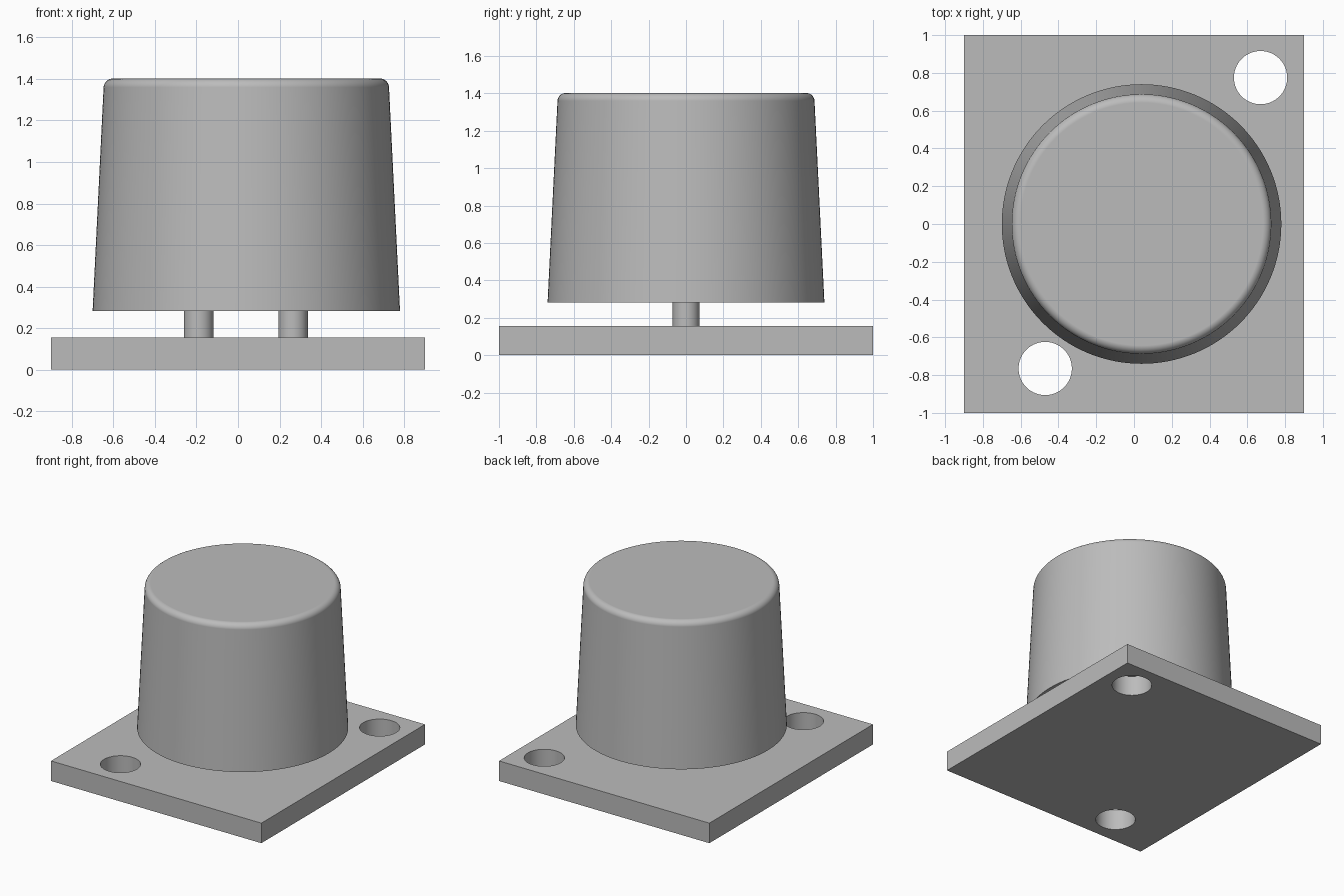
import bpy
import math

default = bpy.data.objects.get("Cube")
if default:
    bpy.data.objects.remove(default, do_unlink=True)

grey = bpy.data.materials.new("plain grey")
grey.use_nodes = True
COLOUR = (0.5, 0.5, 0.5, 1)
grey.diffuse_color = COLOUR
grey.node_tree.nodes["Principled BSDF"].inputs["Base Color"].default_value = COLOUR


def finish(obj, name):
    obj.name = name
    obj.data.materials.clear()
    obj.data.materials.append(grey)
    bpy.ops.object.select_all(action="DESELECT")
    obj.select_set(True)
    bpy.context.view_layer.objects.active = obj
    bpy.ops.object.shade_smooth_by_angle(angle=math.radians(30))


def cylinder(name, x, y, radius, z0, z1, sides=64):
    bpy.ops.mesh.primitive_cylinder_add(
        vertices=sides, radius=radius, depth=z1 - z0, location=(x, y, (z0 + z1) / 2))
    obj = bpy.context.object
    finish(obj, name)
    return obj


# Base plate with two mounting holes
PLATE_TOP = 0.155
bpy.ops.mesh.primitive_cube_add(size=1, location=(0, 0, PLATE_TOP / 2))
plate = bpy.context.object
plate.scale = (1.8, 2, PLATE_TOP)
bpy.ops.object.transform_apply(location=False, rotation=False, scale=True)
for x, y in ((0.67, 0.775), (-0.47, -0.765)):
    cutter = cylinder("hole_cutter", x, y, 0.141, -0.1, 0.3)
    cutter.hide_render = True
    bpy.context.view_layer.objects.active = plate
    cut = plate.modifiers.new("hole", "BOOLEAN")
    cut.operation = "DIFFERENCE"
    cut.solver = "EXACT"
    cut.object = cutter
    bpy.ops.object.modifier_apply(modifier=cut.name)
    bpy.data.objects.remove(cutter, do_unlink=True)
finish(plate, "base_plate")

# Two short pins between plate and cap
for side, x in (("right", -0.19), ("left", 0.265)):
    cylinder(side + "_pin", x, 0, 0.071, PLATE_TOP - 0.01, 0.295)

# Tapered cap with a rounded top rim
CAP_BOTTOM, CAP_TOP = 0.283, 1.402
bpy.ops.mesh.primitive_cone_add(
    vertices=128, radius1=0.74, radius2=0.685, depth=CAP_TOP - CAP_BOTTOM,
    location=(0.04, 0, (CAP_BOTTOM + CAP_TOP) / 2))
cap = bpy.context.object
weights = cap.data.attributes.new("bevel_weight_edge", "FLOAT", "EDGE")
for edge in cap.data.edges:
    if all(cap.data.vertices[v].co.z > 0 for v in edge.vertices):
        weights.data[edge.index].value = 1
rim = cap.modifiers.new("rounded_rim", "BEVEL")
rim.limit_method = "WEIGHT"
rim.width = 0.042
rim.segments = 8
bpy.ops.object.modifier_apply(modifier=rim.name)
finish(cap, "cap")
normals = cap.modifiers.new("even_shading", "WEIGHTED_NORMAL")
normals.keep_sharp = True
